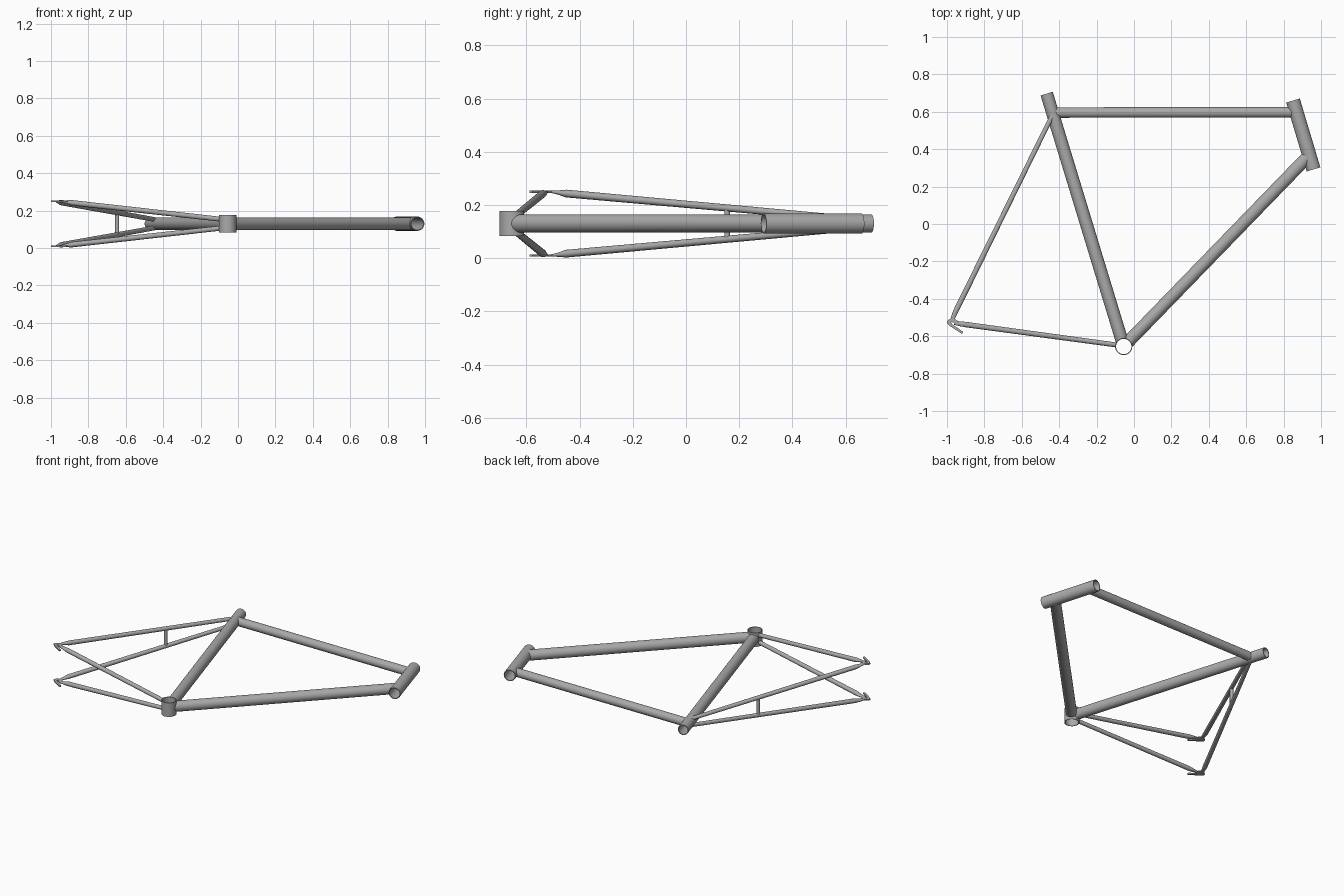
import bpy, bmesh, math
from mathutils import Vector

if "Cube" in bpy.data.objects:
    bpy.data.objects.remove(bpy.data.objects["Cube"])

SIDES = 32
MID = 0.13      # height of the frame's centre plane
WALL = 0.005

metal = bpy.data.materials.new("grey_metal")
metal.use_nodes = True
grey = (0.4, 0.4, 0.4, 1)
metal.diffuse_color = grey
metal.node_tree.nodes["Principled BSDF"].inputs["Base Color"].default_value = grey
parts = []


def at(x, y, offset=0):
    return Vector((x, y, MID + offset))


def finish(bm, name):
    bmesh.ops.recalc_face_normals(bm, faces=bm.faces)
    mesh = bpy.data.meshes.new(name)
    bm.to_mesh(mesh)
    bm.free()
    mesh.materials.append(metal)
    obj = bpy.data.objects.new(name, mesh)
    bpy.context.collection.objects.link(obj)
    parts.append(obj)


def cope(p, d, target):
    """Slide p along d until it lands on the target tube's surface."""
    a, b, r = target
    axis = (b - a).normalized()
    q, e = p - a, d.copy()
    q -= axis * q.dot(axis)
    e -= axis * e.dot(axis)
    half, sq = q.dot(e), e.length_squared
    disc = max(0, half * half - sq * (q.length_squared - r * r))
    return p + d * ((-half + math.sqrt(disc)) / sq)


def tube(name, stations, hollow=False, start=None, end=None):
    """Sweep rings of (centre, radius, flattening); ends may be coped to tubes."""
    bm = bmesh.new()
    if hollow:
        stations = stations + [(c, r - WALL, f) for c, r, f in reversed(stations)]
    first, last = stations[0][0], stations[1][0]
    d = (last - first).normalized()
    side = d.orthogonal().normalized()
    if abs(d.z) < 0.9:
        side = Vector((0, 0, 1)).cross(d).normalized()
    up = d.cross(side)
    rings = []
    for i, (c, r, flat) in enumerate(stations):
        ring = []
        for k in range(SIDES):
            t = math.tau * k / SIDES
            p = c + side * r * math.cos(t) + up * r * flat * math.sin(t)
            if start and i == 0:
                p = cope(p, d, start)
            if end and i == len(stations) - 1:
                p = cope(p, -d, end)
            ring.append(bm.verts.new(p))
        rings.append(ring)
    pairs = list(zip(rings, rings[1:]))
    if hollow:
        pairs.append((rings[-1], rings[0]))
    elif not start:
        bm.faces.new(rings[0])
    if not hollow and not end:
        bm.faces.new(rings[-1])
    for a, b in pairs:
        for k in range(SIDES):
            n = (k + 1) % SIDES
            bm.faces.new((a[k], a[n], b[n], b[k]))
    finish(bm, name)


# Main joints: crank shell, seat tube and head tube
crank = at(-0.055, -0.655)
seat_top = at(-0.467, 0.697)
head_top, head_low = at(0.85, 0.66), at(0.96, 0.292)
up_z = Vector((0, 0, 0.047))
crank_fit = (crank - up_z, crank + up_z, 0.044)
seat_fit = (crank, seat_top, 0.032)
head_fit = (head_top, head_low, 0.036)

tube("crank_shell", [(crank - up_z, 0.046, 1), (crank + up_z, 0.046, 1)], hollow=True)
tube("head_tube", [(head_top, 0.038, 1), (head_low, 0.038, 1)], hollow=True)

# Seat tube, with a hollow collar at its open top
collar = crank.lerp(seat_top, 0.93)
tube("seat_tube", [(crank, 0.034, 1), (collar, 0.034, 1)], start=crank_fit)
tube("seat_collar", [(collar, 0.034, 1), (seat_top, 0.034, 1)], hollow=True)

# Top tube and down tube
tube("top_tube", [(at(-0.435, 0.596), 0.028, 1), (at(0.869, 0.597), 0.028, 1)],
     start=seat_fit, end=head_fit)
tube("down_tube", [(crank, 0.034, 1), (at(0.936, 0.367), 0.034, 1)],
     start=crank_fit, end=head_fit)

# Paired rear stays and hooked wheel mounts
HOOK = [(-0.945, -0.517), (-0.962, -0.503), (-0.982, -0.505), (-0.998, -0.518),
        (-1.0, -0.53), (-0.988, -0.543), (-0.92, -0.588), (-0.912, -0.577),
        (-0.972, -0.536), (-0.978, -0.528), (-0.972, -0.523), (-0.958, -0.535),
        (-0.945, -0.543)]
for label, s in (("upper", 1), ("lower", -1)):
    tube(label + "_chain_stay",
         [(at(-0.055, -0.652, s * 0.02), 0.013, 1),
          (at(-0.89, -0.539, s * 0.112), 0.0145, 1),
          (at(-0.925, -0.534, s * 0.117), 0.0135, 0.6),
          (at(-0.96, -0.529, s * 0.12), 0.01, 0.3)], start=crank_fit)
    tube(label + "_seat_stay",
         [(at(-0.433, 0.588, s * 0.02), 0.0125, 1),
          (at(-0.945, -0.45, s * 0.113), 0.0145, 1),
          (at(-0.959, -0.48, s * 0.117), 0.0135, 0.6),
          (at(-0.972, -0.513, s * 0.12), 0.01, 0.3)], start=seat_fit)
    bm = bmesh.new()
    plate = bm.faces.new([bm.verts.new(at(x, y, s * 0.12 - 0.004)) for x, y in HOOK])
    grown = bmesh.ops.extrude_face_region(bm, geom=[plate])["geom"]
    bmesh.ops.translate(bm, vec=(0, 0, 0.008),
                        verts=[v for v in grown if isinstance(v, bmesh.types.BMVert)])
    finish(bm, label + "_wheel_mount")

# Bridge between the seat stays
tube("stay_bridge", [(at(-0.646, 0.155, -0.058), 0.011, 1),
                     (at(-0.646, 0.155, 0.058), 0.011, 1)])

# Smooth shading with sharp rims
bpy.ops.object.select_all(action="DESELECT")
for obj in parts:
    obj.select_set(True)
bpy.context.view_layer.objects.active = parts[0]
bpy.ops.object.shade_smooth_by_angle(angle=math.radians(35))
